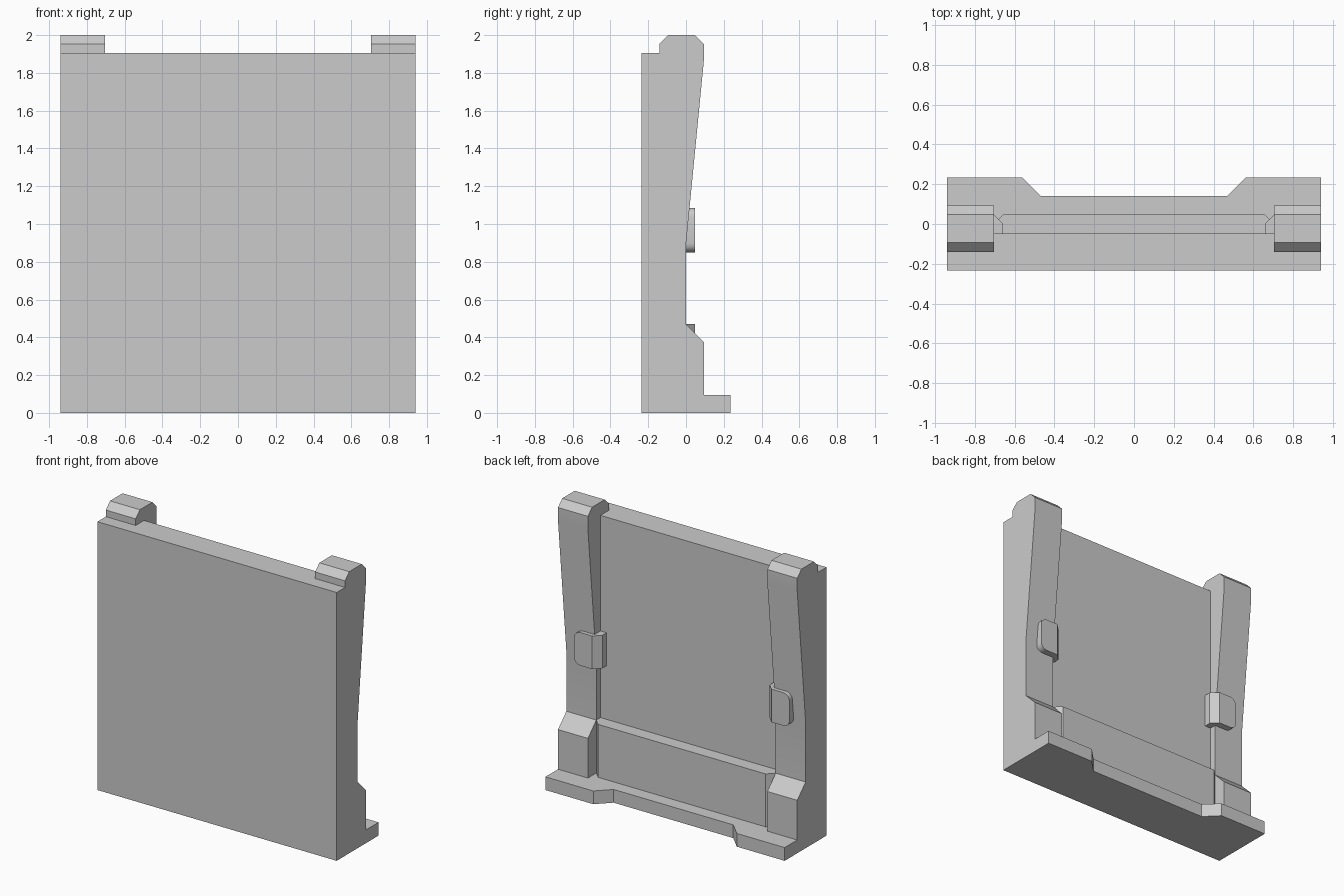
import bpy, bmesh, math
from mathutils import Vector

if "Cube" in bpy.data.objects:
    bpy.data.objects.remove(bpy.data.objects["Cube"])

U = 0.047  # design module: every size is a multiple of it


def prism(name, profile, axis, start, end, mirror=False, round_x=None):
    """Extrude a closed profile along x (points are y, z) or z (points are x, y)."""
    bm = bmesh.new()
    if axis == 'x':
        pts = [(start, a, b) for a, b in profile]
        move = Vector((end - start, 0, 0))
    else:
        pts = [(a, b, start) for a, b in profile]
        move = Vector((0, 0, end - start))
    face = bm.faces.new([bm.verts.new(p) for p in pts])
    res = bmesh.ops.extrude_face_region(bm, geom=[face], use_keep_orig=True)
    bmesh.ops.translate(bm, vec=move, verts=[g for g in res['geom'] if isinstance(g, bmesh.types.BMVert)])
    bmesh.ops.recalc_face_normals(bm, faces=bm.faces[:])
    if round_x is not None:
        # round the y-direction edges lying at the given x
        edges = [e for e in bm.edges
                 if all(abs(v.co.x - round_x) < 1e-4 for v in e.verts)
                 and abs(e.verts[0].co.z - e.verts[1].co.z) < 1e-4]
        bmesh.ops.bevel(bm, geom=edges, offset=U, segments=4, profile=0.5, affect='EDGES')
    mesh = bpy.data.meshes.new(name)
    bm.to_mesh(mesh)
    bm.free()
    obj = bpy.data.objects.new(name, mesh)
    bpy.context.collection.objects.link(obj)
    if mirror:
        mod = obj.modifiers.new("mirror", 'MIRROR')
        mod.use_mirror_merge = False
    bpy.ops.object.select_all(action='DESELECT')
    obj.select_set(True)
    bpy.context.view_layer.objects.active = obj
    bpy.ops.object.shade_smooth_by_angle(angle=math.radians(30))
    return obj


def mirrored(half):
    """Complete a symmetric x, y outline from its right half."""
    return half + [(-x, y) for x, y in reversed(half)]


W, TOP, BACK = 20 * U, 1.906, -U
BASE = 2 * U

# Main wall slab
prism("wall_panel", [(-5 * U, 0), (BACK, 0), (BACK, TOP), (-5 * U, TOP)], 'x', -W, W)

# Foot plate with a trapezoid recess in the back edge
foot = mirrored([(W, BACK), (W, 5 * U), (12 * U, 5 * U), (10 * U, 3 * U)])
prism("foot_plate", foot, 'z', 0, BASE)

# Side pillars: kicked foot, slim waist, flared head hooking over the wall
pillar = [(BACK, BASE), (2 * U, BASE), (2 * U, 8 * U), (0, 10 * U), (0, 19 * U),
          (2 * U, 1.86), (2 * U, 1.953), (U, 2.0), (-2 * U, 2.0), (-3 * U, 1.953),
          (-3 * U, TOP), (BACK, TOP)]
prism("side_pillars", pillar, 'x', 15 * U, W, mirror=True)

# Low kick panel between the pillars, chamfered at its ends
kick = mirrored([(15 * U, BACK), (15 * U, 0), (14 * U, U)])
prism("kick_panel", kick, 'z', BASE, 10 * U)

# Clips wrapped around the inner pillar edges
clip = [(14 * U, BACK), (14 * U, 0), (15 * U, U), (18 * U, U), (18 * U, 0), (15 * U, 0), (15 * U, BACK)]
prism("pillar_clips", clip, 'z', 0.85, 1.085, mirror=True, round_x=18 * U)
